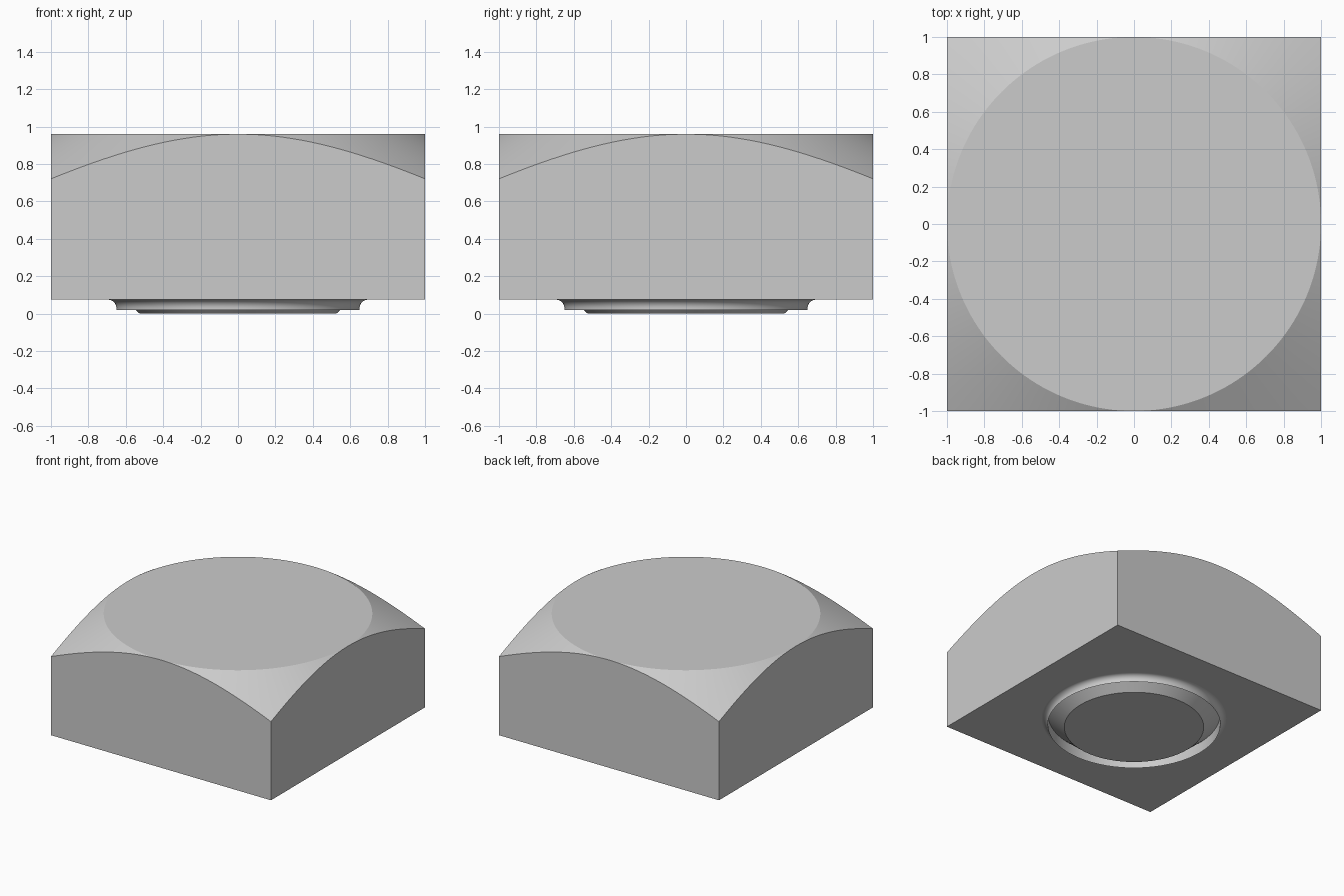
import bpy, bmesh
from math import cos, sin, pi, radians, tan

cube = bpy.data.objects.get("Cube")
if cube:
    bpy.data.objects.remove(cube, do_unlink=True)

SEGMENTS = 160          # divisible by 8, so corners and side middles get a vertex
BASE, TOP = 0.075, 0.96
COLLAR_R, FILLET = 0.65, 0.045
ANGLES = [2 * pi * i / SEGMENTS for i in range(SEGMENTS)]

steel = bpy.data.materials.new("light grey steel")
steel.use_nodes = True
colour = (0.6, 0.6, 0.6, 1)
steel.diffuse_color = colour
steel.node_tree.nodes["Principled BSDF"].inputs["Base Color"].default_value = colour


def circle(r, z):
    return [(r * cos(a), r * sin(a), z) for a in ANGLES]


def square(height):
    """Square outline whose height depends on the distance from the axis."""
    points = []
    for a in ANGLES:
        r = 1 / max(abs(cos(a)), abs(sin(a)))
        points.append((r * cos(a), r * sin(a), height(r)))
    return points


def skin(name, loops, cap_last=True):
    """Join successive loops with quads and close the last one."""
    bm = bmesh.new()
    rings = [[bm.verts.new(p) for p in loop] for loop in loops]
    for low, high in zip(rings, rings[1:]):
        for i in range(SEGMENTS):
            j = (i + 1) % SEGMENTS
            bm.faces.new((low[i], low[j], high[j], high[i]))
    if cap_last:
        bm.faces.new(rings[-1])
    bmesh.ops.remove_doubles(bm, verts=bm.verts, dist=1e-5)
    bmesh.ops.recalc_face_normals(bm, faces=bm.faces)
    # the cap must look away from the body
    cap = max(bm.faces, key=lambda f: len(f.verts))
    outward = 1 if loops[-1][0][2] > BASE else -1
    if cap.normal.z * outward < 0:
        bmesh.ops.reverse_faces(bm, faces=bm.faces)
    mesh = bpy.data.meshes.new(name)
    bm.to_mesh(mesh)
    bm.free()
    mesh.materials.append(steel)
    obj = bpy.data.objects.new(name, mesh)
    bpy.context.collection.objects.link(obj)
    bpy.ops.object.select_all(action='DESELECT')
    obj.select_set(True)
    bpy.context.view_layer.objects.active = obj
    bpy.ops.object.shade_smooth_by_angle(angle=radians(25))
    return obj


# Square head: underside with round opening, flat sides, conical chamfer, flat top
skin("square_head", [
    circle(COLLAR_R + FILLET, BASE),
    square(lambda r: BASE),
    square(lambda r: TOP - (r - 1) * tan(radians(30))),
    circle(1, TOP),
])

# Collar under the head: fillet, thin rim, groove and tapered plug
fillet = [circle(COLLAR_R + FILLET * (1 - sin(t)), BASE - FILLET * (1 - cos(t)))
          for t in [pi / 2 * k / 8 for k in range(9)]]
skin("collar_and_plug", fillet + [
    circle(COLLAR_R, 0.02),
    circle(COLLAR_R - 0.003, 0.105),
    circle(0.525, 0),
])
